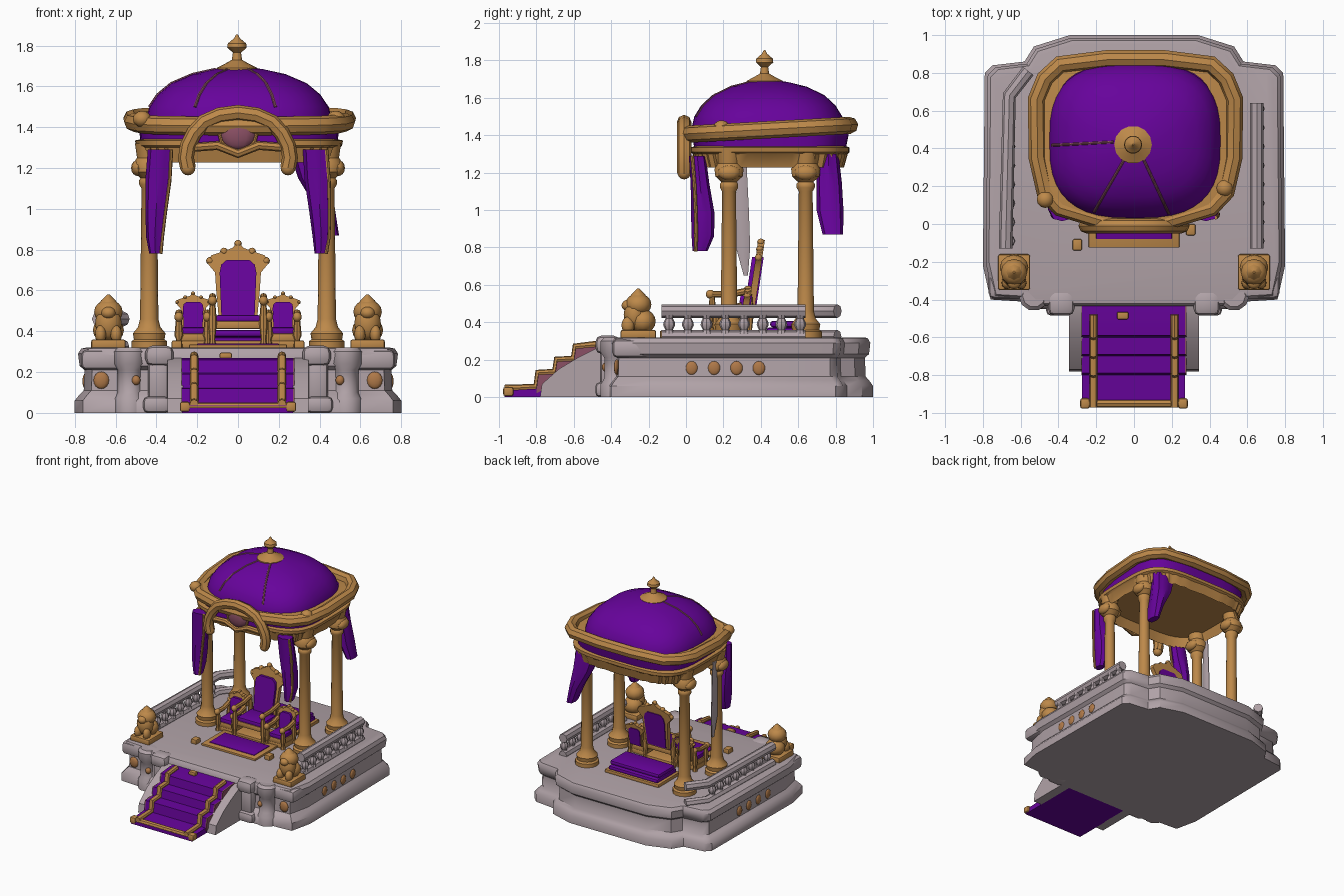
import bpy, bmesh, math
from mathutils import Vector

if "Cube" in bpy.data.objects:
    bpy.data.objects.remove(bpy.data.objects["Cube"])


def material(name, rgb):
    m = bpy.data.materials.new(name)
    m.use_nodes = True
    m.diffuse_color = (*rgb, 1)
    m.node_tree.nodes["Principled BSDF"].inputs["Base Color"].default_value = (*rgb, 1)
    return m


GOLD = material("gold", (0.51, 0.25, 0.068))
PURPLE = material("purple cloth", (0.135, 0.001, 0.33))
STONE = material("pale stone", (0.44, 0.365, 0.39))
GEM = material("dusky rose", (0.26, 0.08, 0.13))
RUST = material("rust ornament", (0.43, 0.19, 0.065))


def finish(name, bm, mat):
    bmesh.ops.recalc_face_normals(bm, faces=bm.faces)
    me = bpy.data.meshes.new(name)
    bm.to_mesh(me)
    bm.free()
    me.materials.append(mat)
    ob = bpy.data.objects.new(name, me)
    bpy.context.collection.objects.link(ob)
    return ob


def loft(name, rings, mat, cap=True):
    """Skin a stack of closed rings that have equal point counts."""
    bm = bmesh.new()
    rows = [[bm.verts.new(p) for p in ring] for ring in rings]
    n = len(rows[0])
    for a, b in zip(rows, rows[1:]):
        for i in range(n):
            bm.faces.new((a[i], a[(i + 1) % n], b[(i + 1) % n], b[i]))
    if cap:
        bm.faces.new(rows[0])
        bm.faces.new(rows[-1])
    return finish(name, bm, mat)


def oval(x, y, z, rx, ry, n=16, power=2, ripple=0):
    """Superellipse ring; ripple adds pleats."""
    pts = []
    for i in range(n):
        t = math.tau * i / n
        c, s = math.cos(t), math.sin(t)
        k = 1 + (ripple if i % 2 else 0)
        pts.append((x + k * rx * math.copysign(abs(c) ** (2 / power), c),
                    y + k * ry * math.copysign(abs(s) ** (2 / power), s), z))
    return pts


def lathe(name, x, y, profile, mat, n=14):
    return loft(name, [oval(x, y, z, r, r, n) for r, z in profile], mat)


def box(name, x, y, z, sx, sy, sz, mat, bevel=0.008):
    bm = bmesh.new()
    bmesh.ops.create_cube(bm, size=1)
    for v in bm.verts:
        v.co = Vector((x + v.co.x * sx, y + v.co.y * sy, z + v.co.z * sz))
    bmesh.ops.bevel(bm, geom=bm.edges[:], offset=bevel, segments=2, affect='EDGES', profile=0.5)
    return finish(name, bm, mat)


def ball(name, x, y, z, rx, ry, rz, mat):
    bm = bmesh.new()
    bmesh.ops.create_uvsphere(bm, u_segments=12, v_segments=8, radius=1)
    for v in bm.verts:
        v.co = Vector((x + v.co.x * rx, y + v.co.y * ry, z + v.co.z * rz))
    return finish(name, bm, mat)


def tube(name, pts, r, mat, closed=False):
    cu = bpy.data.curves.new(name, 'CURVE')
    cu.dimensions = '3D'
    cu.bevel_depth, cu.bevel_resolution, cu.use_fill_caps = r, 2, True
    sp = cu.splines.new('POLY')
    sp.points.add(len(pts) - 1)
    for p, co in zip(sp.points, pts):
        p.co = (*co, 1)
    sp.use_cyclic_u = closed
    cu.materials.append(mat)
    ob = bpy.data.objects.new(name, cu)
    bpy.context.collection.objects.link(ob)
    bpy.ops.object.select_all(action='DESELECT')
    ob.select_set(True)
    bpy.context.view_layer.objects.active = ob
    bpy.ops.object.convert(target='MESH')


def side_prism(name, profile, x0, x1, mat):
    return loft(name, [[(x, y, z) for y, z in profile] for x in (x0, x1)], mat)


# Stone dais: moulded outline, mirrored
half = [(0.56, -0.45), (0.6, -0.41), (0.76, -0.4), (0.8, -0.22), (0.79, 0.8), (0.75, 0.84),
        (0.58, 0.86), (0.53, 0.94), (0.34, 1.0)]
outline = half + [(-x, y) for x, y in reversed(half)]
levels = [(0, 1), (0.06, 1), (0.09, 0.97), (0.11, 0.945), (0.21, 0.94), (0.23, 0.97),
          (0.29, 0.98), (0.315, 0.96), (0.32, 0.93)]
loft("dais", [[(x * s, 0.28 + (y - 0.28) * s, z) for x, y in outline] for z, s in levels], STONE)

# Stairs with runner
steps = [(-0.97, 0), (-0.97, 0.035), (-0.8, 0.045), (-0.79, 0.12), (-0.7, 0.125), (-0.69, 0.19),
         (-0.6, 0.195), (-0.59, 0.26), (-0.48, 0.27), (-0.4, 0.27), (-0.4, 0)]
side_prism("stair_runner", steps, -0.275, 0.27, PURPLE)
tube("runner_front_bar", [(-0.28, -0.95, 0.03), (0.28, -0.95, 0.03)], 0.022, GOLD)
box("runner_clasp", -0.06, -0.485, 0.28, 0.06, 0.04, 0.03, GOLD)

for s, side in ((1, "left"), (-1, "right")):
    tube(side + "_runner_trim", [(s * 0.215, y, z + 0.01) for y, z in steps[1:9]], 0.021, GOLD)
    box(side + "_bar_end", s * 0.26, -0.95, 0.03, 0.05, 0.055, 0.05, GOLD, 0.012)
    side_prism(side + "_runner_edge", steps[2:-1] + [(-0.4, 0.2), (-0.6, 0.13), (-0.8, 0.02)], s * 0.268, s * 0.278, GEM)
    side_prism(side + "_stair_cheek", [(-0.78, 0), (-0.77, 0.07), (-0.68, 0.15), (-0.58, 0.21), (-0.48, 0.26), (-0.42, 0.27),
                                       (-0.42, 0)], s * 0.27, s * 0.345, STONE)
    # Front piers and corner piers
    box(side + "_stair_pier_foot", s * 0.4, -0.42, 0.04, 0.13, 0.13, 0.08, STONE, 0.025)
    box(side + "_stair_pier", s * 0.39, -0.41, 0.16, 0.1, 0.1, 0.2, STONE, 0.025)
    box(side + "_stair_pier_cap", s * 0.385, -0.42, 0.28, 0.14, 0.13, 0.1, STONE, 0.035)
    lathe(side + "_front_pier", s * 0.53, -0.38, [(0.08, 0), (0.08, 0.07), (0.06, 0.1), (0.06, 0.21),
          (0.08, 0.24), (0.08, 0.3), (0.06, 0.32)], STONE, 10)
    box(side + "_corner_block", s * 0.65, -0.27, 0.26, 0.24, 0.25, 0.1, STONE, 0.03)
    # Ornaments on the dais sides and front
    for i in range(4):
        ball(side + "_side_rosette", s * 0.75, 0.03 + i * 0.12, 0.155, 0.012, 0.033, 0.037, RUST)
    ball(side + "_front_rosette", s * 0.67, -0.37, 0.16, 0.038, 0.016, 0.042, RUST)
    ball(side + "_pier_rosette", s * 0.5, -0.43, 0.16, 0.022, 0.02, 0.024, RUST)
    box(side + "_floor_ornament", s * 0.3, -0.07 + s * 0.04, 0.33, 0.05, 0.06, 0.05, GOLD)

    # Seated guardian statue on plinth
    lx, ly = s * 0.635, -0.255
    box(side + "_statue_plinth", lx, ly, 0.335, 0.17, 0.19, 0.05, GOLD, 0.012)
    ball(side + "_statue_haunch", lx, ly + 0.025, 0.405, 0.076, 0.068, 0.065, GOLD)
    ball(side + "_statue_chest", lx, ly - 0.02, 0.44, 0.065, 0.058, 0.085, GOLD)
    ball(side + "_statue_mane", lx, ly, 0.495, 0.07, 0.07, 0.06, GOLD)
    ball(side + "_statue_muzzle", lx, ly - 0.055, 0.49, 0.036, 0.035, 0.03, GOLD)
    lathe(side + "_statue_crest", lx, ly, [(0.055, 0.52), (0.035, 0.552), (0.006, 0.58)], GOLD, 8)
    for d in (-0.038, 0.038):
        ball(side + "_statue_paw", lx + d, ly - 0.055, 0.385, 0.028, 0.035, 0.045, GOLD)

    # Balustrade; the right-hand one turns inward at the back
    rail = [(s * 0.65, -0.13), (s * 0.65, 0.64)]
    if s < 0:
        rail = [(-0.68, -0.13), (-0.66, 0.68), (-0.56, 0.81)]
    for z, r, nm in ((0.46, 0.036, "top_rail"), (0.325, 0.034, "foot_rail")):
        tube(side + "_" + nm, [(x, y, z) for x, y in rail], r, STONE)
    for i in range(8):
        lathe(side + "_baluster", s * 0.66, -0.09 + i * 0.1, [(0.028, 0.34), (0.02, 0.36), (0.032, 0.385),
              (0.03, 0.4), (0.02, 0.42), (0.027, 0.44)], STONE, 8)

    # Columns
    for y, nm in ((0.23, "_front_column"), (0.64, "_back_column")):
        lathe(side + nm, s * 0.435, y, [(0.088, 0.315), (0.088, 0.35), (0.075, 0.36), (0.08, 0.39), (0.055, 0.42),
              (0.045, 0.46), (0.038, 1.1), (0.05, 1.12), (0.05, 1.14), (0.042, 1.15), (0.075, 1.18),
              (0.08, 1.22), (0.06, 1.25), (0.07, 1.32)], GOLD)
        for d in (-0.055, 0.055):
            ball(side + "_capital_volute", s * 0.435 + d, y, 1.2, 0.034, 0.06, 0.04, GOLD)

    # Tied-back front drapes
    fold = [(0.38, 0.06, 1.29, 0.062, 0.045), (0.39, 0.075, 1.14, 0.064, 0.05), (0.402, 0.09, 0.98, 0.052, 0.063),
            (0.408, 0.09, 0.86, 0.042, 0.06), (0.405, 0.075, 0.78, 0.03, 0.04)]
    loft(side + "_front_drape", [oval(s * x, y, z, a, b, 16, 2.4, -0.1) for x, y, z, a, b in fold], PURPLE)
    tube(side + "_drape_trim", [(s * x + a * 0.85, y - b * 0.6, z) for x, y, z, a, b in fold], 0.01, GOLD)

# Rear drape and pale hanging
back = [(0.345, 0.76, 1.3, 0.1, 0.055), (0.375, 0.765, 1.15, 0.08, 0.068), (0.43, 0.77, 1.0, 0.045, 0.072),
        (0.465, 0.785, 0.87, 0.03, 0.055)]
loft("back_drape", [oval(*p, 16, 2.4, -0.1) for p in back], PURPLE)
loft("pale_hanging", [oval(-0.465, y, z, 0.008, w, 10) for y, z, w in
                      ((0.3, 1.25, 0.025), (0.3, 1.0, 0.038), (0.305, 0.8, 0.04), (0.32, 0.65, 0.012))], STONE)

# Canopy: pleated valance, cloth band, dome and finial
CX, CY = 0.005, 0.45
loft("valance", [oval(CX, CY, z, a, b, 72, 4, k) for z, a, b, k in
                 ((1.30, 0.44, 0.36, 0), (1.228, 0.47, 0.395, -0.025), (1.3, 0.495, 0.415, -0.025),
                  (1.31, 0.505, 0.425, 0), (1.335, 0.51, 0.425, 0), (1.345, 0.46, 0.39, 0))], GOLD)
loft("canopy_band", [oval(CX, CY, z, a, b, 48, 3.6) for z, a, b in
                     ((1.33, 0.485, 0.405), (1.43, 0.49, 0.425))], PURPLE)
dome = [(1.0, 1.4), (1.0, 1.44), (0.965, 1.5), (0.875, 1.56), (0.73, 1.615), (0.5, 1.66), (0.25, 1.685), (0.05, 1.695)]
loft("dome", [oval(CX, CY - 0.01, z, 0.455 * k, 0.41 * k, 40, 1.8 + k) for k, z in dome], PURPLE)
for ang in (183, 240, 295):
    c, s = math.cos(math.radians(ang)), math.sin(math.radians(ang))
    rib = []
    for k, z in dome[2:7]:
        p = 1.8 + k
        reach = k / (abs(c / 0.455) ** p + abs(s / 0.41) ** p) ** (1 / p)
        rib.append((CX + c * reach, CY - 0.01 + s * reach, z - 0.002))
    tube("dome_seam", rib, 0.008, GEM)
lathe("finial", -0.005, 0.42, [(0.1, 1.665), (0.1, 1.69), (0.06, 1.71), (0.025, 1.73), (0.02, 1.765), (0.048, 1.79),
      (0.045, 1.81), (0.015, 1.835), (0.004, 1.855)], GOLD)

# Rim tube around the dome, rising slightly to the back
rim = [(0.15, 0.01), (0.4, 0.085), (0.48, 0.17), (0.52, 0.35), (0.525, 0.66), (0.48, 0.77), (0.4, 0.845), (0.15, 0.875)]
rim = rim + [(-x, y) for x, y in reversed(rim)]
tube("canopy_rim", [(x + 0.008, y, 1.405 + 0.055 * y) for x, y in rim], 0.046, GOLD, True)
loft("rim_shelf", [oval(CX, CY, z, a, b, 40, 3.4) for z, a, b in
                   ((1.42, 0.43, 0.39), (1.42, 0.5, 0.43), (1.445, 0.5, 0.43), (1.45, 0.43, 0.39))], GOLD, False)
for x, y in ((0.48, 0.19), (-0.47, 0.13)):
    ball("rim_knob", x, y, 1.44, 0.045, 0.045, 0.04, GOLD)

# Front arch with medallion
arch = [(-0.245, 1.2), (-0.255, 1.25), (-0.245, 1.31), (-0.215, 1.37), (-0.165, 1.425), (-0.09, 1.458), (0, 1.47)]
arch = arch + [(-x, z) for x, z in reversed(arch[:-1])]
tube("front_arch", [(x, -0.01, z) for x, z in arch], 0.039, GOLD)
for x in (-0.245, 0.245):
    ball("arch_foot", x, -0.01, 1.2, 0.036, 0.036, 0.036, GOLD)
loft("arch_panel", [[(x, y, max(z, 1.29)) for x, z in arch[1:-1]] for y in (0.01, 0.03)], PURPLE)
tube("arch_crossbar", [(-0.23, 0, 1.3), (-0.1, -0.01, 1.31), (0, -0.01, 1.27), (0.1, -0.01, 1.31), (0.23, 0, 1.3)], 0.022, GOLD)
ball("medallion", 0, -0.005, 1.365, 0.085, 0.03, 0.075, GEM)
tube("medallion_frame", [(0.09 * math.cos(i * math.tau / 16), -0.005, 1.365 + 0.083 * math.sin(i * math.tau / 16))
                         for i in range(16)], 0.009, GOLD, True)


def chair(nm, x, w, seat, arm, top, y0, y1):
    """Armchair with a framed, crested and reclining back."""
    ym = (y0 + y1) / 2
    box(nm + "_seat_frame", x, ym, seat - 0.03, 2 * w, y1 - y0, 0.04, GOLD)
    box(nm + "_cushion", x, ym, seat, 1.75 * w, (y1 - y0) * 0.95, 0.04, PURPLE, 0.012)
    box(nm + "_base", x, ym, 0.335, 2.1 * w, y1 - y0, 0.04, GOLD)
    for s in (-1, 1):
        ex = x + s * w
        for y in (y0, y1):
            lathe(nm + "_leg", ex, y, [(0.02, 0.32), (0.013, 0.36), (0.022, seat - 0.02), (0.013, arm)], GOLD, 8)
        tube(nm + "_arm", [(ex, y1, arm + 0.02), (ex, ym, arm), (ex, y0 - 0.01, arm)], 0.018, GOLD)
        ball(nm + "_arm_scroll", ex, y0 - 0.01, arm, 0.022, 0.024, 0.024, GOLD)
    h = top - seat
    lean = lambda t: y1 - 0.01 + 0.15 * h * t
    shape = [(0.75, 0), (0.85, 0.35), (0.9, 0.6), (1.2, 0.72), (1.05, 0.82), (0.5, 0.88), (0.2, 0.92), (0, 1)]
    ring = shape + [(-a, t) for a, t in reversed(shape[:-1])]
    loft(nm + "_back", [[(x + a * w, lean(t) + d, seat + h * t) for a, t in ring] for d in (0, 0.035)], GOLD)
    edge = [(0.65, 0.03), (0.72, 0.6), (0.66, 0.7), (0.45, 0.76)]
    panel = edge + [(-a, t) for a, t in reversed(edge)]
    loft(nm + "_back_panel", [[(x + a * w, lean(t) + d, seat + h * t) for a, t in panel] for d in (-0.02, 0.042)], PURPLE)
    for a, t in ((1.1, 0.75), (-1.1, 0.75), (0.55, 0.87), (-0.55, 0.87), (0, 0.97)):
        ball(nm + "_crest_bead", x + a * w, lean(t) + 0.015, seat + h * t, 0.15 * w, 0.02, 0.15 * w, GOLD)


chair("throne", 0, 0.125, 0.46, 0.55, 0.84, 0.14, 0.34)
chair("left_side_chair", 0.22, 0.07, 0.4, 0.47, 0.59, 0.16, 0.3)
chair("right_side_chair", -0.22, 0.07, 0.4, 0.47, 0.59, 0.16, 0.3)

# Dais carpet and rear cushioned bench
box("carpet_border", 0, 0.02, 0.325, 0.48, 0.29, 0.02, GOLD, 0.004)
box("carpet", 0, 0.02, 0.332, 0.4, 0.2, 0.016, PURPLE, 0.003)
box("bench_base", 0, 0.555, 0.33, 0.48, 0.28, 0.03, GOLD)
for z, d in ((0.355, 0.25), (0.39, 0.21)):
    box("bench_cushion", 0, 0.555, z, 0.44, d, 0.034, PURPLE, 0.014)

bpy.ops.object.select_all(action='DESELECT')
for ob in bpy.context.collection.objects:
    if ob.type == 'MESH':
        ob.select_set(True)
        bpy.context.view_layer.objects.active = ob
bpy.ops.object.shade_smooth_by_angle(angle=math.radians(40))
